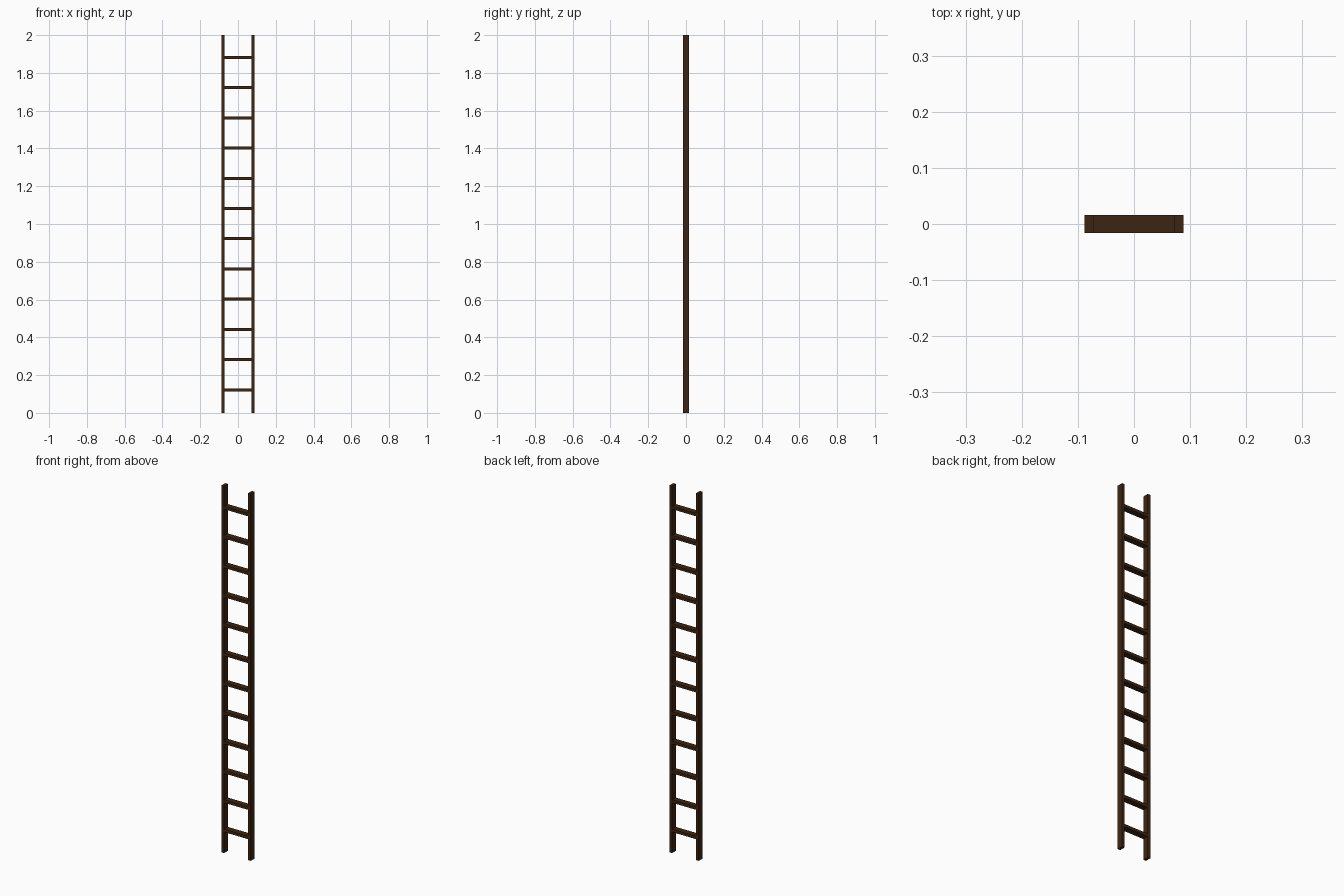
import bpy

if "Cube" in bpy.data.objects:
    bpy.data.objects.remove(bpy.data.objects["Cube"])

wood = bpy.data.materials.new("dark_brown_wood")
wood.diffuse_color = (0.048, 0.018, 0.006, 1)
wood.use_nodes = True
wood.node_tree.nodes["Principled BSDF"].inputs["Base Color"].default_value = wood.diffuse_color


def box(name, size, loc):
    bpy.ops.mesh.primitive_cube_add(size=1, location=loc)
    ob = bpy.context.object
    ob.name = name
    ob.scale = size
    bpy.ops.object.transform_apply(location=False, rotation=False, scale=True)
    ob.data.materials.append(wood)
    return ob


HALF, T, DEPTH = 0.088, 0.016, 0.032

# Two upright side rails
for side, label in ((-1, "left"), (1, "right")):
    box(f"{label}_rail", (T, DEPTH, 2.0), (side * (HALF - T / 2), 0, 1.0))

# Twelve evenly spaced rungs, flush with the rails
for i in range(12):
    box(f"rung_{i + 1}", (2 * (HALF - T), DEPTH, T), (0, 0, 0.122 + 0.16 * i))
